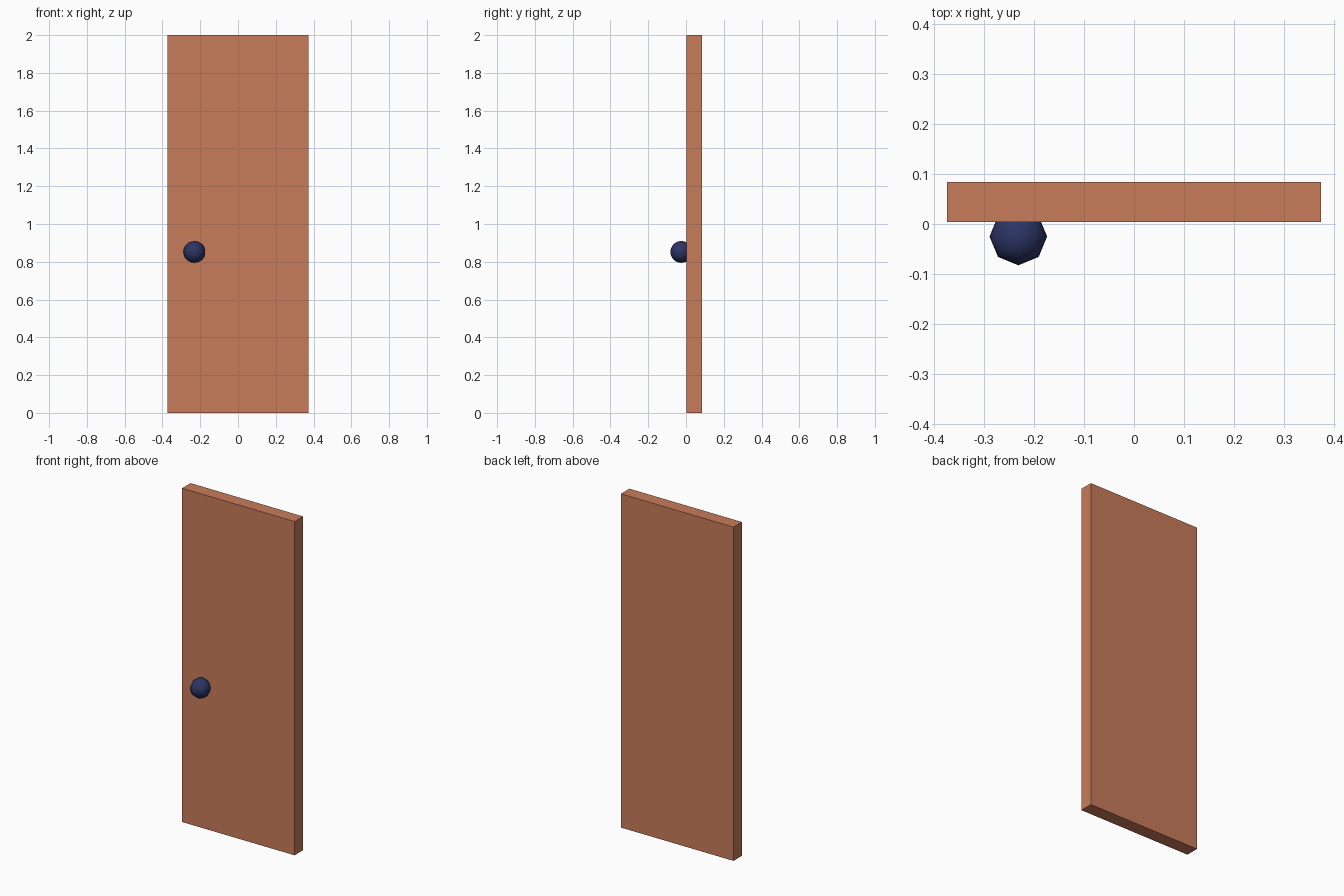
import bpy

if "Cube" in bpy.data.objects:
    bpy.data.objects.remove(bpy.data.objects["Cube"])


def paint(obj, name, color):
    mat = bpy.data.materials.new(name)
    mat.diffuse_color = color
    mat.use_nodes = True
    mat.node_tree.nodes["Principled BSDF"].inputs["Base Color"].default_value = mat.diffuse_color
    obj.data.materials.append(mat)


# Door panel
bpy.ops.mesh.primitive_cube_add(size=1, location=(0, 0.0435, 1))
door = bpy.context.object
door.name = "door_panel"
door.scale = (0.746, 0.08, 2)
bpy.ops.object.transform_apply(location=False, rotation=False, scale=True)
paint(door, "door_orange", (0.58, 0.20, 0.10, 1))

# Knob: eight sides around the vertical axis, partly sunk into the panel
bpy.ops.mesh.primitive_uv_sphere_add(segments=8, ring_count=16, radius=0.0575,
                                     location=(-0.231, -0.025, 0.852))
knob = bpy.context.object
knob.name = "door_knob"
bpy.ops.object.shade_smooth()
paint(knob, "knob_navy", (0.025, 0.035, 0.13, 1))
